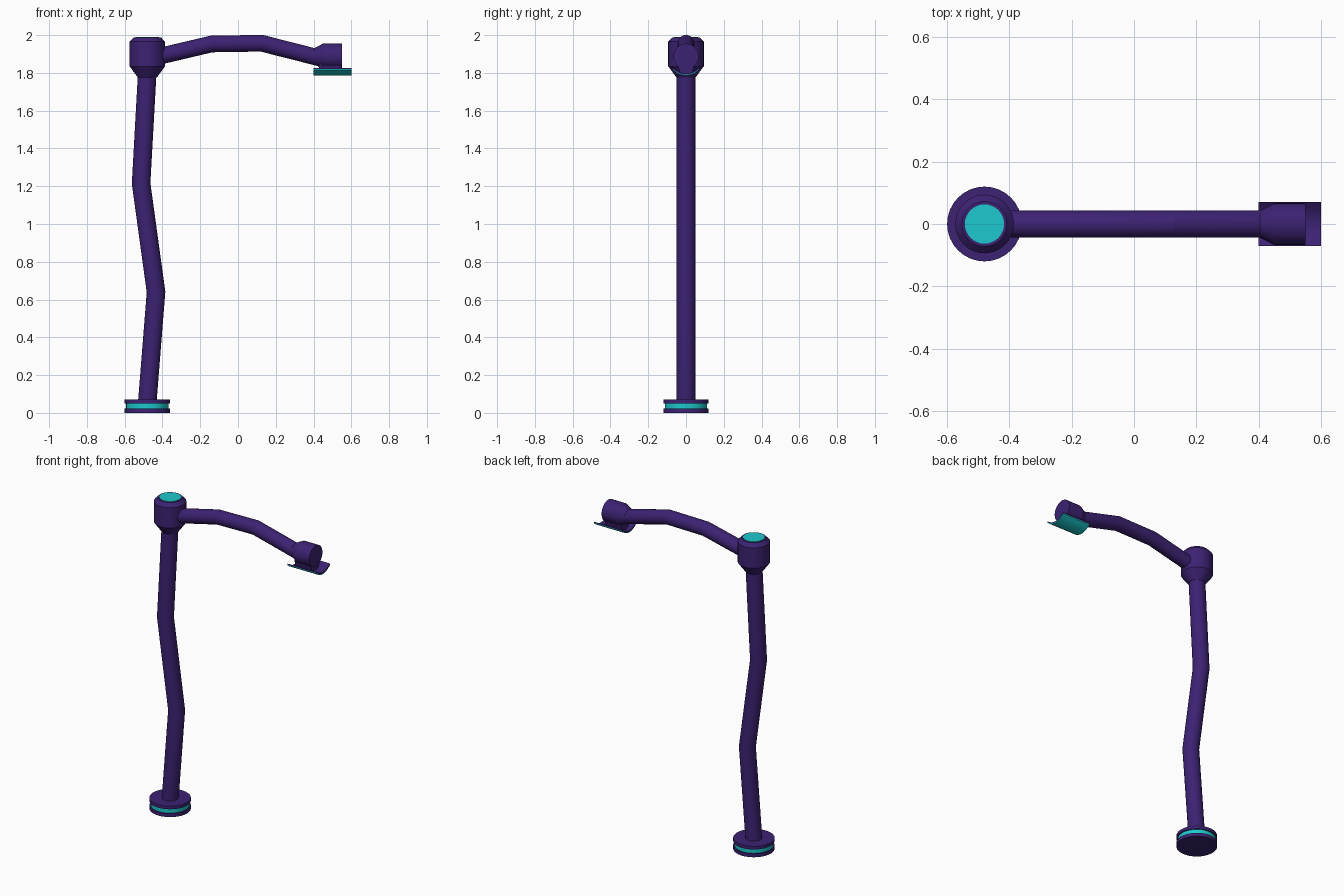
import bpy, bmesh, math
from mathutils import Vector

if "Cube" in bpy.data.objects:
    bpy.data.objects.remove(bpy.data.objects["Cube"])


def material(name, rgb):
    m = bpy.data.materials.new(name)
    m.diffuse_color = (*rgb, 1)
    m.use_nodes = True
    m.node_tree.nodes["Principled BSDF"].inputs["Base Color"].default_value = m.diffuse_color
    return m


PURPLE = material("dark_purple", (0.045, 0.016, 0.17))
CYAN = material("cyan", (0.012, 0.58, 0.61))
POLE_X = -0.48
SIDES = 32


def loft(name, rings, mat):
    """Skin a list of closed vertex rings and cap both ends."""
    bm = bmesh.new()
    loops = [[bm.verts.new(p) for p in ring] for ring in rings]
    n = len(loops[0])
    for a, b in zip(loops, loops[1:]):
        for i in range(n):
            j = (i + 1) % n
            bm.faces.new((a[i], a[j], b[j], b[i]))
    bm.faces.new(loops[0][::-1])
    bm.faces.new(loops[-1])
    bmesh.ops.recalc_face_normals(bm, faces=bm.faces)
    me = bpy.data.meshes.new(name)
    bm.to_mesh(me)
    bm.free()
    me.materials.append(mat)
    ob = bpy.data.objects.new(name, me)
    bpy.context.collection.objects.link(ob)
    bpy.ops.object.select_all(action='DESELECT')
    ob.select_set(True)
    bpy.context.view_layer.objects.active = ob
    bpy.ops.object.shade_smooth_by_angle(angle=math.radians(13))
    return ob


def tube(name, path, radii, mat):
    """Round sweep along a path in the xz plane, with mitred bends."""
    pts = [Vector((x, 0, z)) for x, z in path]
    rings = []
    for i, (p, r) in enumerate(zip(pts, radii)):
        d_in = (p - pts[max(i - 1, 0)]).normalized()
        d_out = (pts[min(i + 1, len(pts) - 1)] - p).normalized()
        t = (d_in + d_out).normalized()
        side = Vector((0, 1, 0))
        up = t.cross(side) / t.dot(d_in if i else d_out)
        angles = [2 * math.pi * k / SIDES for k in range(SIDES)]
        rings.append([p + r * (math.cos(a) * up + math.sin(a) * side) for a in angles])
    return loft(name, rings, mat)


def turned(name, profile, mat):
    """Vertical turned part on the pole axis from (radius, z) pairs."""
    return tube(name, [(POLE_X, z) for _, z in profile], [r for r, _ in profile], mat)


# Base: two plates with a glowing ring between them
turned("base_plate", [(0.12, 0), (0.12, 0.022)], PURPLE)
turned("base_light_ring", [(0.112, 0.022), (0.112, 0.05)], CYAN)
turned("base_top_plate", [(0.12, 0.05), (0.12, 0.07)], PURPLE)

# Zigzag pole
tube("pole", [(POLE_X, 0.06), (-0.434, 0.64), (-0.513, 1.215), (POLE_X, 1.81)],
     [0.049] * 4, PURPLE)

# Joint on top of the pole, with a light disc
turned("joint_head", [(0.05, 1.775), (0.094, 1.835), (0.094, 1.965), (0.072, 1.988)], PURPLE)
turned("joint_light", [(0.063, 1.98), (0.063, 1.991)], CYAN)

# Bent arm
tube("arm", [(-0.45, 1.88), (-0.14, 1.953), (0.125, 1.957), (0.44, 1.877)],
     [0.044] * 4, PURPLE)

# Lamp housing
tube("lamp_housing", [(0.405, 1.888), (0.45, 1.888), (0.55, 1.888)],
     [0.044, 0.067, 0.067], PURPLE)


# Curved lamp tray: cyan underside and purple lining
def tray(name, low, high, mat):
    ys = [0.071 * (k / 4 - 1) for k in range(9)]
    bend = [(y, 1.786 + 0.03 * (y / 0.071) ** 2) for y in ys]
    outline = [(y, z + low) for y, z in bend] + [(y, z + high) for y, z in reversed(bend)]
    return loft(name, [[(x, y, z) for y, z in outline] for x in (0.4, 0.6)], mat)


tray("lamp_panel", 0, 0.005, CYAN)
tray("lamp_panel_back", 0.005, 0.011, PURPLE)

# Neck joining the housing to the tray
neck = [(-0.03, 1.793), (0.03, 1.793), (0.045, 1.85), (-0.045, 1.85)]
loft("lamp_neck", [[(x, y, z) for y, z in neck] for x in (0.43, 0.545)], PURPLE)
